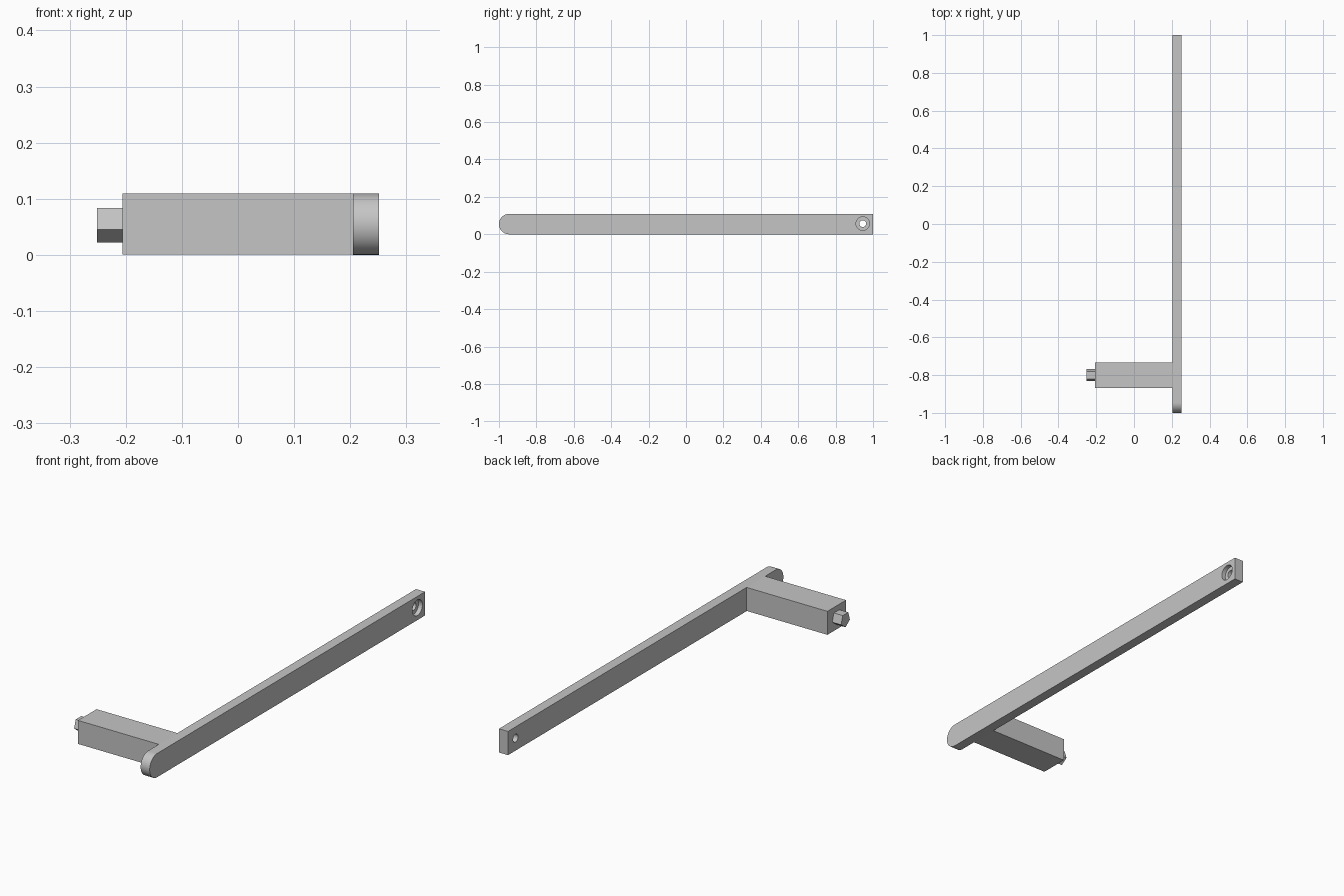
import bpy, bmesh, math

if "Cube" in bpy.data.objects:
    bpy.data.objects.remove(bpy.data.objects["Cube"], do_unlink=True)

grey = bpy.data.materials.new("plain_grey")
grey.use_nodes = True
grey.diffuse_color = (0.56, 0.56, 0.56, 1)
grey.node_tree.nodes["Principled BSDF"].inputs["Base Color"].default_value = grey.diffuse_color

HEIGHT = 0.109
MID = HEIGHT / 2
BAR_IN, BAR_OUT = 0.205, 0.251      # bar faces in x
PIN_Y = -0.8


def prism(name, profile, x0, x1):
    """Extrude a (y, z) outline along x."""
    bm = bmesh.new()
    face = bm.faces.new([bm.verts.new((x0, y, z)) for y, z in profile])
    ext = bmesh.ops.extrude_face_region(bm, geom=[face])
    moved = [v for v in ext["geom"] if isinstance(v, bmesh.types.BMVert)]
    bmesh.ops.translate(bm, vec=(x1 - x0, 0, 0), verts=moved)
    bmesh.ops.recalc_face_normals(bm, faces=bm.faces[:])
    mesh = bpy.data.meshes.new(name)
    bm.to_mesh(mesh)
    bm.free()
    mesh.materials.append(grey)
    obj = bpy.data.objects.new(name, mesh)
    bpy.context.collection.objects.link(obj)
    return obj


def arc(y, z, radius, start, sweep, count):
    """Points along an arc in the y-z plane, angles in degrees."""
    angles = [math.radians(start + sweep * i / count) for i in range(count + 1)]
    return [(y + radius * math.cos(a), z + radius * math.sin(a)) for a in angles]


def select_only(obj):
    bpy.ops.object.select_all(action="DESELECT")
    obj.select_set(True)
    bpy.context.view_layer.objects.active = obj


# Long bar: rounded at the front, square at the back
outline = arc(-1 + MID, MID, MID, 90, 180, 32) + [(1, 0), (1, HEIGHT)]
bar = prism("long_bar", outline, BAR_IN, BAR_OUT)

# Through hole and counterbore near the back end
for name, radius, start in (("hole", 0.018, BAR_IN - 0.05),
                            ("counterbore", 0.036, BAR_OUT - 0.02)):
    circle = arc(0.945, 0.057, radius, 0, 360, 48)[:-1]
    cutter = prism(name + "_cutter", circle, start, BAR_OUT + 0.05)
    cutter.hide_render = True
    mod = bar.modifiers.new(name, "BOOLEAN")
    mod.operation = "DIFFERENCE"
    mod.solver = "EXACT"
    mod.object = cutter
    select_only(bar)
    bpy.ops.object.modifier_apply(modifier=mod.name)
    bpy.data.objects.remove(cutter, do_unlink=True)

select_only(bar)
bpy.ops.object.shade_smooth_by_angle(angle=math.radians(30))

# Square side arm
front, back = PIN_Y - 0.068, PIN_Y + 0.067
prism("side_arm", [(front, 0.001), (back, 0.001), (back, HEIGHT), (front, HEIGHT)],
      -0.206, BAR_IN)

# Five-sided pin on the arm's end, point down
prism("five_sided_pin", arc(PIN_Y, 0.056, 0.0337, -90, 360, 5)[:-1], -0.251, -0.206)
